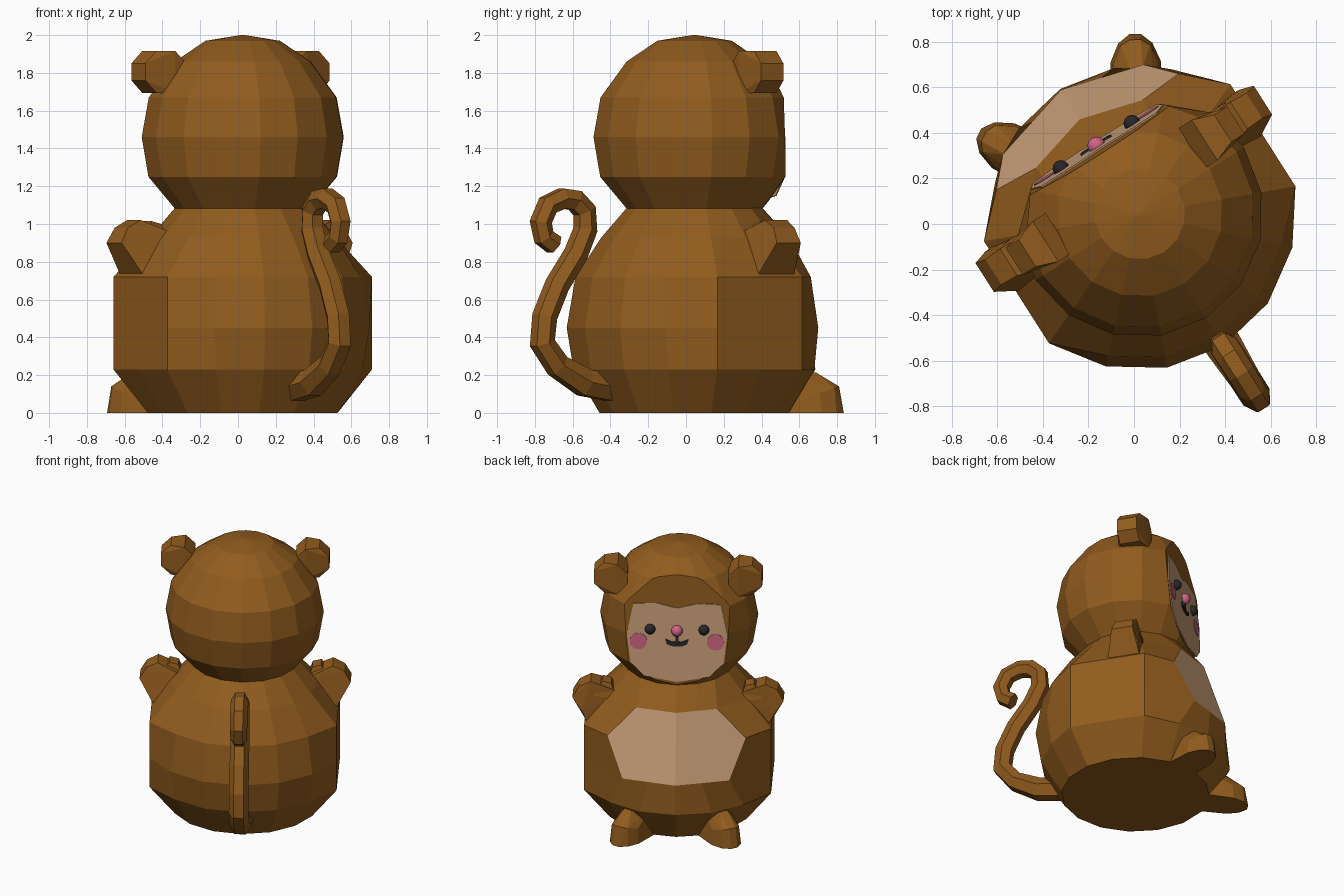
import bpy, bmesh
from math import sin, cos, pi, radians
from mathutils import Matrix, Vector

cube = bpy.data.objects.get("Cube")
if cube:
    bpy.data.objects.remove(cube)

# The figure is modelled facing -y, then turned as a whole
PLACE = Matrix.Translation((0.025, 0.045, 0)) @ Matrix.Rotation(radians(212.5), 4, 'Z')
SIDES = 16
FACE_LEAN = 0.07


def face_y(z):
    """Depth of the slightly leaning face plane."""
    return -0.345 + FACE_LEAN * (z - 1.45)


def material(name, rgb):
    m = bpy.data.materials.new(name)
    m.use_nodes = True
    m.diffuse_color = (*rgb, 1)
    m.node_tree.nodes["Principled BSDF"].inputs["Base Color"].default_value = (*rgb, 1)
    return m


BROWN = material("brown fur", (0.285, 0.107, 0.013))
CREAM = material("cream fur", (0.61, 0.36, 0.195))
PINK = material("pink", (0.63, 0.13, 0.23))
BLACK = material("black", (0.02, 0.02, 0.025))


def finish(name, bm, *mats):
    bmesh.ops.recalc_face_normals(bm, faces=bm.faces)
    mesh = bpy.data.meshes.new(name)
    bm.to_mesh(mesh)
    bm.free()
    for m in mats:
        mesh.materials.append(m)
    ob = bpy.data.objects.new(name, mesh)
    bpy.context.collection.objects.link(ob)
    ob.matrix_world = PLACE
    return ob


def loft(bm, rings):
    """Skin a stack of equal rings and cap both ends; return faces by band."""
    rows = [[bm.verts.new(p) for p in ring] for ring in rings]
    bands = []
    for a, b in zip(rows, rows[1:]):
        n = len(a)
        bands.append([bm.faces.new((a[i], a[(i + 1) % n], b[(i + 1) % n], b[i])) for i in range(n)])
    bm.faces.new(rows[0])
    bm.faces.new(rows[-1])
    return bands


def hull(name, points, mat):
    bm = bmesh.new()
    for p in points:
        bm.verts.new(p)
    res = bmesh.ops.convex_hull(bm, input=bm.verts)
    bmesh.ops.delete(bm, geom=list({g for g in res["geom_interior"] if isinstance(g, bmesh.types.BMVert)}),
                     context='VERTS')
    bmesh.ops.dissolve_limit(bm, angle_limit=radians(2), verts=bm.verts, edges=bm.edges)
    return finish(name, bm, mat)


def plate(name, outline, mat, lift=0.0, thick=0.006):
    """Thin plate lying on the face plane."""
    bm = bmesh.new()
    loft(bm, [[(x, face_y(z) - d, z) for x, z in outline] for d in (lift, lift + thick)])
    return finish(name, bm, mat)


def ball(name, x, z, r, mat):
    bm = bmesh.new()
    bmesh.ops.create_uvsphere(bm, u_segments=12, v_segments=8, radius=r,
                              matrix=Matrix.Translation((x, face_y(z) - 0.012, z)))
    for f in bm.faces:
        f.smooth = True
    return finish(name, bm, mat)


def columns():
    """Angle and signed column number, counted from the front."""
    for k in range(SIDES):
        yield k * 2 * pi / SIDES, k if k <= SIDES // 2 else k - SIDES


# Body: vertical flanks under the arms and a belly of two flat panes
def body_ring(z, r, flank, belly_step):
    ring = []
    for a, off in columns():
        rad = r
        if flank and abs(off) in (3, 4, 5):
            rad = 0.642 / abs(sin(a))
        if belly_step and abs(off) <= 2:
            a = off * radians(belly_step)
            rad = (0.645 - 0.319 * (z - 0.45)) / (cos(a) + 0.277 * abs(sin(a)))
        ring.append((rad * sin(a), -rad * cos(a), z))
    return ring


bm = bmesh.new()
bands = loft(bm, [body_ring(*row) for row in (
    (0, 0.51, False, 0), (0.23, 0.65, True, 0), (0.45, 0.687, True, 17),
    (0.72, 0.64, True, 24), (0.93, 0.50, False, 17), (1.09, 0.36, False, 0))])
for band in bands[2:4]:
    for k in (0, 1, SIDES - 2, SIDES - 1):
        band[k].material_index = 1
bmesh.ops.dissolve_limit(bm, angle_limit=radians(1), verts=bm.verts, edges=bm.edges, delimit={'MATERIAL'})
finish("body", bm, BROWN, CREAM)

# Head: faceted ball, narrowed beside the face and sliced flat at the front
bm = bmesh.new()
rings = []
for z, r in ((1.07, 0.355), (1.25, 0.507), (1.46, 0.543), (1.67, 0.505),
             (1.86, 0.365), (1.97, 0.20), (2.0, 0.012)):
    ring = []
    for a, off in columns():
        rad = min(r, 0.492) if abs(off) == 2 else r
        ring.append((rad * sin(a), -rad * cos(a), z))
    rings.append(ring)
loft(bm, rings)
bmesh.ops.bisect_plane(bm, geom=bm.verts[:] + bm.edges[:] + bm.faces[:], plane_co=(0, face_y(1.45), 1.45),
                       plane_no=(0, -1, FACE_LEAN), clear_outer=True)
bmesh.ops.holes_fill(bm, edges=[e for e in bm.edges if e.is_boundary])
finish("head", bm, BROWN)

# Face patch and features
half = [(0, 1.65), (0.14, 1.685), (0.30, 1.68), (0.345, 1.46), (0.32, 1.25), (0.225, 1.15), (0, 1.11)]
plate("face_patch", half + [(-x, z) for x, z in half[-2:0:-1]], CREAM)
ball("nose", 0, 1.487, 0.04, PINK)
plate("mouth_stem", [(-0.01, 1.47), (0.01, 1.47), (0.01, 1.39), (-0.01, 1.39)], BLACK, 0.006, 0.009)
plate("mouth", [(-0.08, 1.425), (-0.035, 1.405), (0.035, 1.405), (0.08, 1.425),
                (0.07, 1.39), (0.035, 1.375), (-0.035, 1.375), (-0.07, 1.39)], BLACK, 0.006, 0.009)

for side, s in (("left", 1), ("right", -1)):
    ball(side + "_eye", s * 0.185, 1.497, 0.037, BLACK)
    plate(side + "_cheek", [(s * 0.265 + 0.06 * cos(k * pi / 8), 1.405 + 0.06 * sin(k * pi / 8))
                            for k in range(16)], PINK, 0.006, 0.003)

    # Ear: chunky prism, thicker where it meets the head
    ear = []
    for k in range(8):
        a = k * pi / 4 + pi / 8
        x, z = 0.462 + 0.125 * cos(a), 1.805 + 0.12 * sin(a)
        t = 0.07 if x > 0.47 else 0.105
        ear += [(s * x, -0.12 - t, z), (s * x, -0.12 + t, z)]
    hull(side + "_ear", ear, BROWN)

    # Arm: wedge rising from the flank, with a thumb
    arm = []
    for x, y, z, w in ((0.62, -0.11, 0.72, 0.115), (0.38, -0.09, 0.93, 0.10),
                       (0.725, -0.13, 0.90, 0.075), (0.66, -0.13, 0.81, 0.095),
                       (0.60, -0.13, 1.02, 0.07), (0.68, -0.13, 0.98, 0.065)):
        arm += [(s * x, y - w, z), (s * x, y + w, z)]
    hull(side + "_arm", arm, BROWN)
    thumb = []
    for x, z, w in ((0.42, 0.88, 0.08), (0.58, 0.92, 0.08), (0.46, 1.0, 0.05), (0.52, 1.015, 0.05)):
        thumb += [(s * x, -0.13 - w, z), (s * x, -0.13 + w, z)]
    hull(side + "_thumb", thumb, BROWN)

    # Foot: peaked wedge splayed outward
    turn = Matrix.Rotation(s * radians(31), 3, 'Z')
    foot = []
    for reach, w, z in ((0.42, 0.12, 0), (0.67, 0.11, 0), (0.75, 0.075, 0), (0.79, 0.025, 0),
                        (0.48, 0.09, 0.21), (0.64, 0.03, 0.215), (0.66, 0.10, 0.11),
                        (0.74, 0.065, 0.13), (0.765, 0.025, 0.14)):
        foot += [turn @ Vector((w, -reach, z)), turn @ Vector((-w, -reach, z))]
    hull(side + "_foot", foot, BROWN)

# Tail: curling tube
curve = bpy.data.curves.new("tail", 'CURVE')
curve.dimensions = '3D'
curve.bevel_depth = 0.068
curve.bevel_resolution = 1
curve.use_fill_caps = True
path = [(0.50, 0.13), (0.69, 0.16), (0.86, 0.25), (0.955, 0.37), (0.94, 0.51), (0.86, 0.68), (0.745, 0.84),
        (0.685, 0.97), (0.69, 1.07), (0.75, 1.125), (0.83, 1.135), (0.92, 1.10), (0.965, 1.01),
        (0.945, 0.93), (0.88, 0.89)]
spline = curve.splines.new('POLY')
spline.points.add(len(path) - 1)
for i, (point, (y, z)) in enumerate(zip(spline.points, path)):
    point.co = (0, y, z, 1)
    point.radius = 1.2 if i < 2 else 1.05 - 0.015 * i
spline.use_smooth = False
curve.materials.append(BROWN)
tail = bpy.data.objects.new("tail", curve)
bpy.context.collection.objects.link(tail)
tail.matrix_world = PLACE
